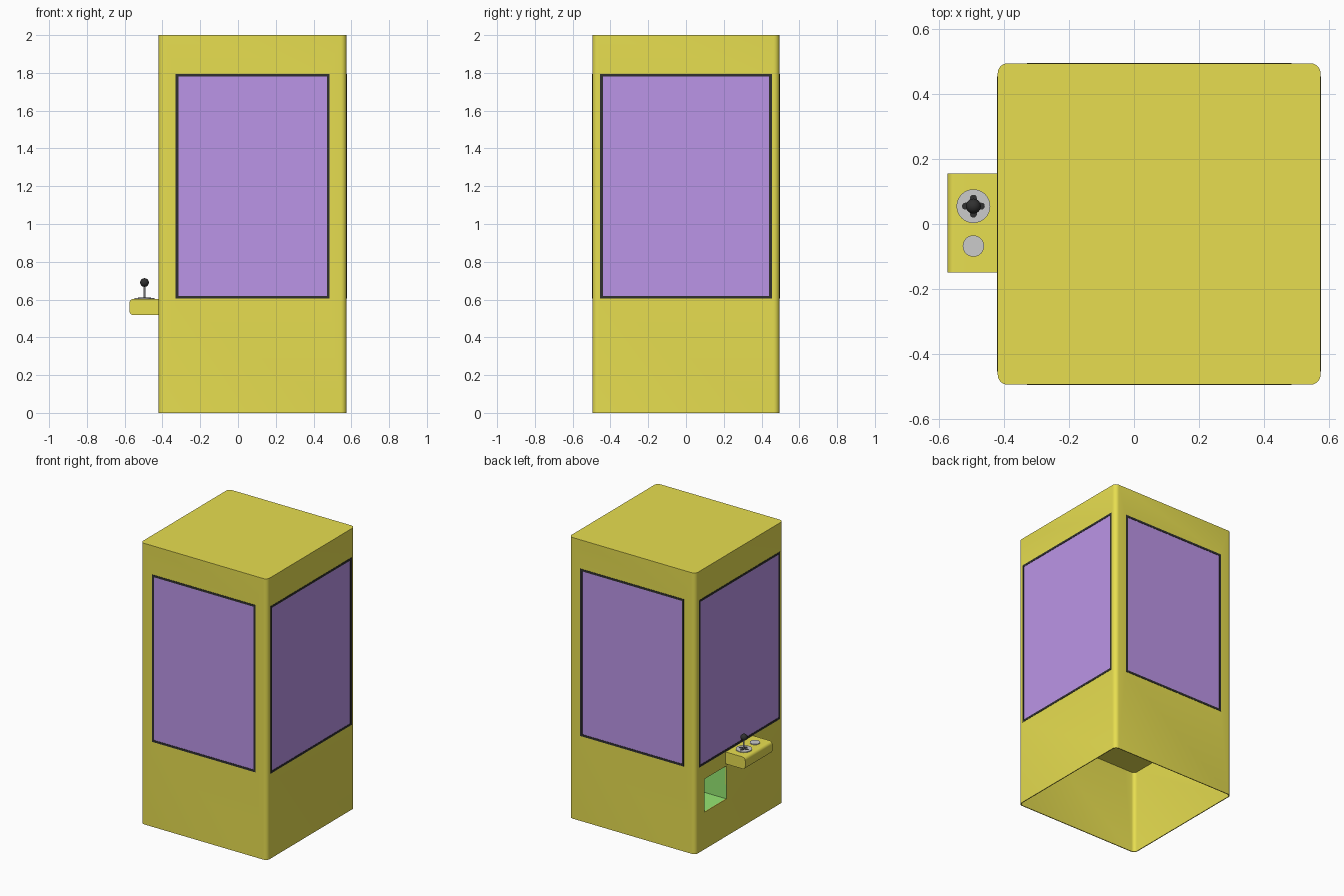
import bpy, bmesh, math
from mathutils import Vector

if "Cube" in bpy.data.objects:
    bpy.data.objects.remove(bpy.data.objects["Cube"])

X0, X1, Y0, Y1, TOP = -0.42, 0.575, -0.495, 0.495, 2.0
DECK = 0.60                       # floor of the window compartment
WIN_Z = (0.605, 1.795)


def material(name, rgb):
    m = bpy.data.materials.new(name)
    m.diffuse_color = (*rgb, 1)
    m.use_nodes = True
    m.node_tree.nodes["Principled BSDF"].inputs["Base Color"].default_value = m.diffuse_color
    return m


YELLOW = material("yellow_paint", (0.80, 0.73, 0.08))
PURPLE = material("purple_glass", (0.50, 0.30, 0.80))
GREEN = material("green_lining", (0.30, 0.80, 0.17))
BLACK = material("black_trim", (0.03, 0.03, 0.03))


def finish(bm, name, mat=None, smooth=False):
    bmesh.ops.recalc_face_normals(bm, faces=bm.faces)
    me = bpy.data.meshes.new(name)
    bm.to_mesh(me)
    bm.free()
    ob = bpy.data.objects.new(name, me)
    bpy.context.collection.objects.link(ob)
    if mat:
        me.materials.append(mat)
    if smooth:
        smooth_by_angle(ob)
    return ob


def smooth_by_angle(ob):
    bpy.ops.object.select_all(action='DESELECT')
    ob.select_set(True)
    bpy.context.view_layer.objects.active = ob
    bpy.ops.object.shade_smooth_by_angle(angle=math.radians(30))


def prism(bm, points, offset):
    """Extrude a closed planar outline along an offset vector."""
    face = bm.faces.new([bm.verts.new(p) for p in points])
    ext = bmesh.ops.extrude_face_region(bm, geom=[face], use_keep_orig=True)
    verts = [g for g in ext["geom"] if isinstance(g, bmesh.types.BMVert)]
    bmesh.ops.translate(bm, vec=offset, verts=verts)


def add_box(bm, lo, hi):
    prism(bm, [(lo[0], lo[1], lo[2]), (hi[0], lo[1], lo[2]),
               (hi[0], hi[1], lo[2]), (lo[0], hi[1], lo[2])],
          Vector((0, 0, hi[2] - lo[2])))


def arc(cx, cy, r, a0, a1, n):
    return [(cx + r * math.cos(math.radians(a0 + (a1 - a0) * i / n)),
             cy + r * math.sin(math.radians(a0 + (a1 - a0) * i / n))) for i in range(n + 1)]


def rounded_rect(x0, x1, y0, y1, r, n):
    return (arc(x1 - r, y0 + r, r, -90, 0, n) + arc(x1 - r, y1 - r, r, 0, 90, n)
            + arc(x0 + r, y1 - r, r, 90, 180, n) + arc(x0 + r, y0 + r, r, 180, 270, n))


def cylinder(name, x, y, z0, z1, r, mat=None, seg=32):
    bm = bmesh.new()
    prism(bm, [(px, py, z0) for px, py in arc(x, y, r, 0, 360, seg)[:-1]], Vector((0, 0, z1 - z0)))
    return finish(bm, name, mat, True)


# cabinet: thin rounded shell, open underneath
bm = bmesh.new()
outline = rounded_rect(X0, X1, Y0, Y1, 0.03, 6)
prism(bm, [(x, y, 0) for x, y in outline], Vector((0, 0, TOP)))
bmesh.ops.delete(bm, geom=[f for f in bm.faces if f.calc_center_median().z < 0.01],
                 context='FACES_ONLY')
cabinet = finish(bm, "cabinet", YELLOW)
shell = cabinet.modifiers.new("shell", 'SOLIDIFY')
shell.thickness, shell.offset = 0.006, -1

# four sides: (name, normal axis, wall position, outward sign, window extent)
SIDES = [("front", 1, Y0, -1, (-0.33, 0.485)), ("back", 1, Y1, 1, (-0.33, 0.485)),
         ("left", 0, X0, -1, (-0.455, 0.455)), ("right", 0, X1, 1, (-0.455, 0.455))]


def side_box(bm, axis, wall, sign, inner, outer, u, z):
    """Box lying on a side wall, from depth 'inner' to 'outer' along the normal."""
    d = sorted((wall + sign * inner, wall + sign * outer))
    if axis == 0:
        add_box(bm, (d[0], u[0], z[0]), (d[1], u[1], z[1]))
    else:
        add_box(bm, (u[0], d[0], z[0]), (u[1], d[1], z[1]))


# openings for the windows and the prize hatch
cut = bmesh.new()
for name, axis, wall, sign, u in SIDES:
    side_box(cut, axis, wall, sign, -0.02, 0.02, u, WIN_Z)
HATCH_Y, HATCH_Z = (0.145, 0.39), (0.265, 0.50)
side_box(cut, 0, X0, -1, -0.02, 0.02, HATCH_Y, HATCH_Z)
cutter = finish(cut, "opening_cutter")
cutter.hide_render = True
boolean = cabinet.modifiers.new("openings", 'BOOLEAN')
boolean.object, boolean.operation, boolean.solver = cutter, 'DIFFERENCE', 'EXACT'
deps = bpy.context.evaluated_depsgraph_get()
cabinet.data = bpy.data.meshes.new_from_object(cabinet.evaluated_get(deps))
cabinet.modifiers.clear()
bpy.data.objects.remove(cutter)
smooth_by_angle(cabinet)

# window panes with black seals
T = 0.015
for name, axis, wall, sign, u in SIDES:
    z = WIN_Z
    bm = bmesh.new()
    for uu, zz in [(u, (z[0], z[0] + T)), (u, (z[1] - T, z[1])),
                   ((u[0], u[0] + T), (z[0] + T, z[1] - T)),
                   ((u[1] - T, u[1]), (z[0] + T, z[1] - T))]:
        side_box(bm, axis, wall, sign, -0.008, 0.002, uu, zz)
    finish(bm, name + "_window_seal", BLACK)
    bm = bmesh.new()
    side_box(bm, axis, wall, sign, -0.005, 0, (u[0] + T, u[1] - T), (z[0] + T, z[1] - T))
    finish(bm, name + "_window_pane", PURPLE)

# compartment floor
bm = bmesh.new()
prism(bm, [(x, y, DECK) for x, y in
           rounded_rect(X0 + .005, X1 - .005, Y0 + .005, Y1 - .005, 0.025, 6)],
      Vector((0, 0, 0.004)))
finish(bm, "compartment_floor", YELLOW)

# prize hatch lining: box open to the outside
bm = bmesh.new()
side_box(bm, 0, X0, -1, -0.30, -0.001, HATCH_Y, HATCH_Z)
bmesh.ops.delete(bm, geom=[f for f in bm.faces if f.calc_center_median().x < X0 + 0.01],
                 context='FACES_ONLY')
finish(bm, "prize_hatch", GREEN)

# control shelf: rounded outer edges, square ends
bm = bmesh.new()
r, zb, zt = 0.022, 0.518, 0.603
section = ([(X0 + 0.002, zb), (X0 + 0.002, zt)]
           + arc(-0.575 + r, zt - r, r, 90, 180, 6) + arc(-0.575 + r, zb + r, r, 180, 270, 6))
prism(bm, [(x, -0.15, z) for x, z in section], Vector((0, 0.305, 0)))
finish(bm, "control_shelf", YELLOW, True)

# joystick and button
SX, SY = -0.495, 0.055
cylinder("joystick_plate", SX, SY, 0.60, 0.609, 0.052)
cylinder("push_button", SX, -0.068, 0.60, 0.608, 0.033)
for name, hx, hy in [("slot_across", 0.035, 0.0105), ("slot_along", 0.0105, 0.035)]:
    bm = bmesh.new()
    prism(bm, [(x, y, 0.604) for x, y in
               rounded_rect(SX - hx, SX + hx, SY - hy, SY + hy, 0.0095, 5)],
          Vector((0, 0, 0.0062 if hx > hy else 0.006)))
    finish(bm, "joystick_" + name, BLACK)
cylinder("joystick_stem", SX, SY, 0.606, 0.685, 0.005, None, 16)
bm = bmesh.new()
bmesh.ops.create_uvsphere(bm, u_segments=24, v_segments=16, radius=0.023)
bmesh.ops.translate(bm, vec=(SX, SY, 0.69), verts=bm.verts)
finish(bm, "joystick_knob", BLACK, True)
